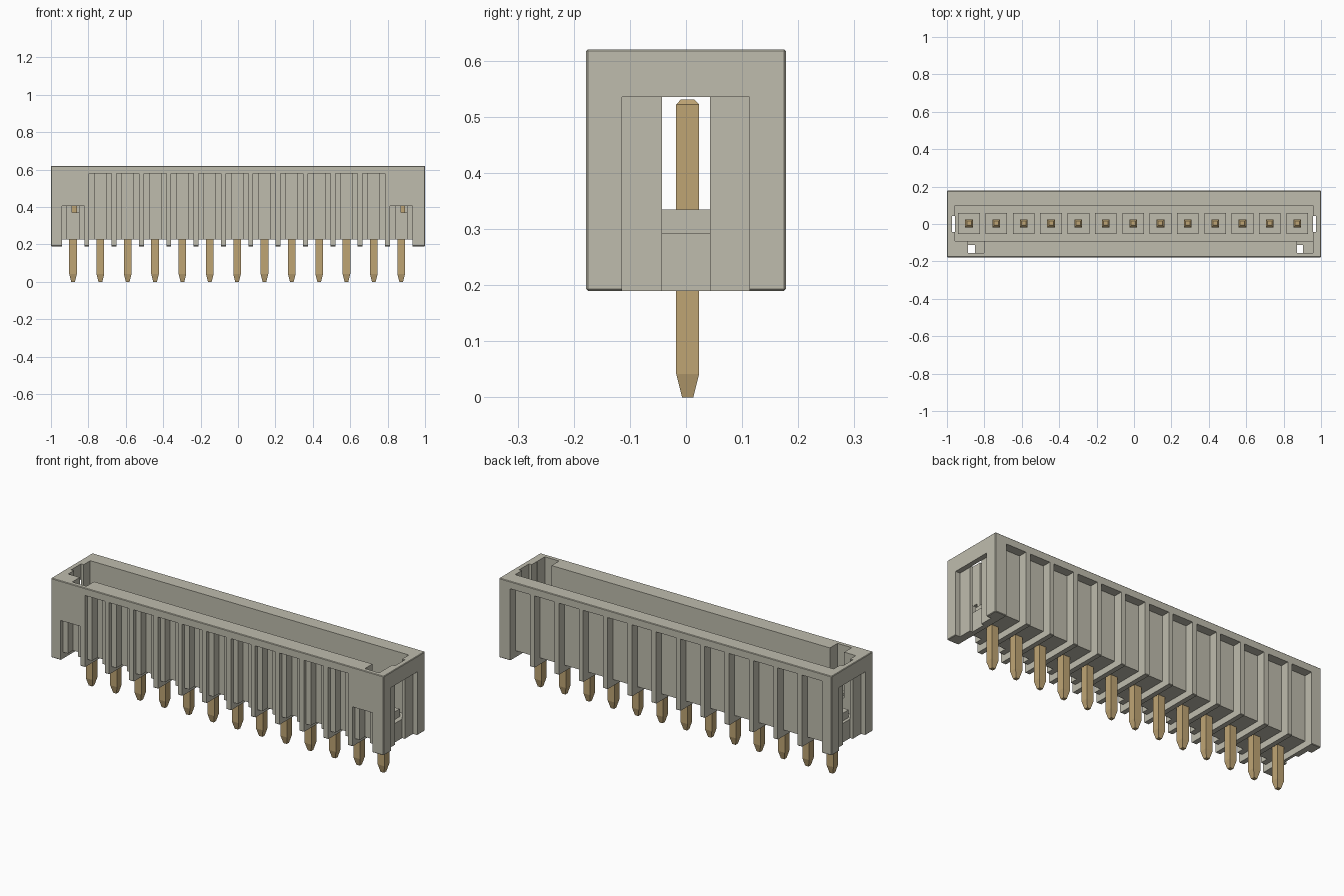
import bpy, bmesh

cube = bpy.data.objects.get("Cube")
if cube:
    bpy.data.objects.remove(cube, do_unlink=True)


def make_material(name, rgb):
    m = bpy.data.materials.new(name)
    m.use_nodes = True
    col = (*rgb, 1.0)
    m.diffuse_color = col
    bsdf = m.node_tree.nodes["Principled BSDF"]
    bsdf.inputs["Base Color"].default_value = col
    bsdf.inputs["Roughness"].default_value = 0.6
    return m


GREY = make_material("warm grey plastic", (0.52, 0.505, 0.42))
GOLD = make_material("pale gold metal", (0.52, 0.375, 0.175))

COUNT, PITCH, FIRST = 13, 0.1462, -0.882
PIN_Y = 0.003
PIN_X = [FIRST + PITCH * i for i in range(COUNT)]


def add_box(bm, x0, x1, y0, y1, z0, z1):
    verts = bmesh.ops.create_cube(bm, size=1)["verts"]
    for v in verts:
        v.co = (x1 if v.co.x > 0 else x0,
                y1 if v.co.y > 0 else y0,
                z1 if v.co.z > 0 else z0)


def finish(bm, name, mat):
    bmesh.ops.recalc_face_normals(bm, faces=bm.faces)
    me = bpy.data.meshes.new(name)
    bm.to_mesh(me)
    bm.free()
    me.materials.append(mat)
    ob = bpy.data.objects.new(name, me)
    bpy.context.collection.objects.link(ob)
    return ob


def boxes(name, box_list, mat=GREY):
    bm = bmesh.new()
    for b in box_list:
        add_box(bm, *b)
    return finish(bm, name, mat)


def cut(target, name, box_list):
    """Subtract a set of separate boxes from the target."""
    cutter = boxes(name, box_list)
    cutter.hide_render = True
    mod = target.modifiers.new(name, "BOOLEAN")
    mod.operation = "DIFFERENCE"
    mod.solver = "EXACT"
    mod.object = cutter
    bpy.context.view_layer.objects.active = target
    bpy.ops.object.modifier_apply(modifier=mod.name)
    bpy.data.objects.remove(cutter, do_unlink=True)


# Housing block with finely broken edges
bm = bmesh.new()
add_box(bm, -1, 1, -0.178, 0.178, 0.19, 0.62)
bmesh.ops.bevel(bm, geom=bm.edges[:], offset=0.003, segments=1, affect="EDGES")
housing = finish(bm, "housing", GREY)

# Open cavity down to the floor
cut(housing, "cavity", [(-0.9575, 0.9575, -0.09, 0.099, 0.293, 0.8)])

# Key channels inside the front wall
cut(housing, "key_channels", [(x0, x1, -0.155, -0.05, 0.37, 0.8)
                              for x0, x1 in ((-0.888, -0.802), (0.871, 0.957))])

# End walls: outer recess, then a narrow slot through the remaining panel
cut(housing, "end_recesses", [(min(s * 0.973, s * 1.1), max(s * 0.973, s * 1.1),
                               -0.114, 0.113, 0.1, 0.535) for s in (-1, 1)])
cut(housing, "end_slots", [(min(s * 0.957, s * 0.9735), max(s * 0.957, s * 0.9735),
                            -0.0425, 0.0425, 0.1, 0.8) for s in (-1, 1)])

# Stepped front flutes, shorter at both ends to clear the key channels
tops = [0.405 if i in (0, COUNT - 1) else 0.58 for i in range(COUNT)]
cut(housing, "front_flutes", [(x - 0.06, x + 0.06, -0.3, -0.157, 0.1, t)
                              for x, t in zip(PIN_X, tops)])
cut(housing, "front_deep_flutes", [(x - 0.031, x + 0.031, -0.31, -0.113, 0.09, t)
                                   for x, t in zip(PIN_X, tops)])

# Back flutes
cut(housing, "back_flutes", [(x - 0.06, x + 0.06, 0.13, 0.3, 0.1, 0.58)
                             for x in PIN_X])

# Underside channels that leave cross ribs between the pins
cut(housing, "underside_channels", [(x - 0.06, x + 0.06, -0.4, 0.4, 0.05, 0.225)
                                    for x in PIN_X])

# Raised pads round the pins on the cavity floor
boxes("floor_pads", [(x - 0.058, x + 0.058, PIN_Y - 0.057, PIN_Y + 0.057, 0.285, 0.335)
                     for x in PIN_X])


# Square pins with a long lower taper and a chamfered tip
def add_pin(bm, x, y):
    sections = ((0.0, 0.010), (0.042, 0.0205), (0.522, 0.0205), (0.531, 0.012))
    rings = [[bm.verts.new((x + sx * h, y + sy * h, z))
              for sx, sy in ((-1, -1), (1, -1), (1, 1), (-1, 1))]
             for z, h in sections]
    for a, b in zip(rings, rings[1:]):
        for i in range(4):
            j = (i + 1) % 4
            bm.faces.new((a[i], a[j], b[j], b[i]))
    bm.faces.new(rings[0][::-1])
    bm.faces.new(rings[-1])


for i, x in enumerate(PIN_X):
    bm = bmesh.new()
    add_pin(bm, x, PIN_Y)
    finish(bm, f"pin_{i + 1}", GOLD)
